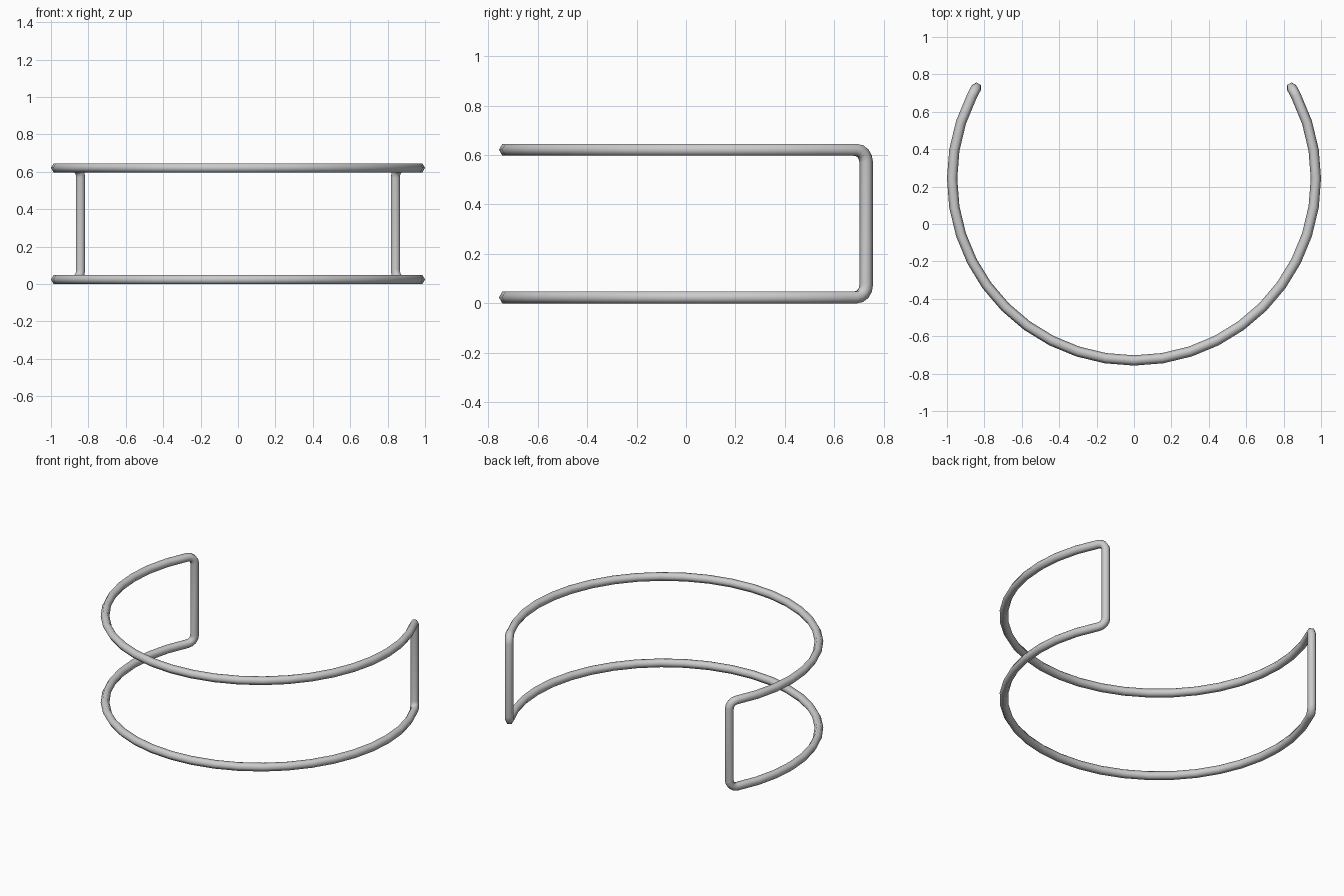
import bpy, bmesh
from math import sin, cos, pi, radians
from mathutils import Vector

if "Cube" in bpy.data.objects:
    bpy.data.objects.remove(bpy.data.objects["Cube"])

R, r, CY = 0.9725, 0.0275, 0.243      # bend radius, rod radius, arc centre
SIDES, FILLET, STEPS = 6, 0.05, 4
Z0 = r * sin(pi / 3)                  # lower rod centre height
Z1 = 0.645 - Z0                       # upper rod centre height


def radial(deg):
    """Outward direction, measured from the front (-y) toward +x."""
    a = radians(deg)
    return Vector((sin(a), -cos(a), 0))


# Quarter path: lower arc from front middle to right end, then corner bend
quarter = []
for i in range(14):
    n = radial(9 * i)
    quarter.append((n * R + Vector((0, CY, Z0)), n))
n = radial(120)
t = Vector((-n.y, n.x, 0))
up = Vector((0, 0, 1))
corner = n * R + Vector((0, CY, Z0))
centre = corner + (up - t) * FILLET
for i in range(1, STEPS + 1):
    a = pi / 2 * i / STEPS
    quarter.append((centre + (t * sin(a) - up * cos(a)) * FILLET, n))


def flip_z(p):
    return Vector((p.x, p.y, Z0 + Z1 - p.z))


def flip_x(p):
    return Vector((-p.x, p.y, p.z))


# Full closed path by mirroring the quarter up, then across
half = quarter + [(flip_z(p), d) for p, d in reversed(quarter)]
path = half + [(flip_x(p), flip_x(d)) for p, d in reversed(half[1:-1])]

# Sweep a hexagonal section along the path
bm = bmesh.new()
rings = []
N = len(path)
for i, (p, d) in enumerate(path):
    before = (p - path[i - 1][0]).normalized()
    after = (path[(i + 1) % N][0] - p).normalized()
    b = (before + after).normalized().cross(d).normalized()
    rings.append([bm.verts.new(p + (d * cos(2 * pi * k / SIDES) + b * sin(2 * pi * k / SIDES)) * r)
                  for k in range(SIDES)])
for i in range(N):
    A, B = rings[i], rings[(i + 1) % N]
    for k in range(SIDES):
        m = (k + 1) % SIDES
        bm.faces.new((A[k], A[m], B[m], B[k])).smooth = True
bmesh.ops.recalc_face_normals(bm, faces=bm.faces)

mesh = bpy.data.meshes.new("bent_rod_frame")
bm.to_mesh(mesh)
bm.free()
bpy.context.collection.objects.link(bpy.data.objects.new("bent_rod_frame", mesh))
